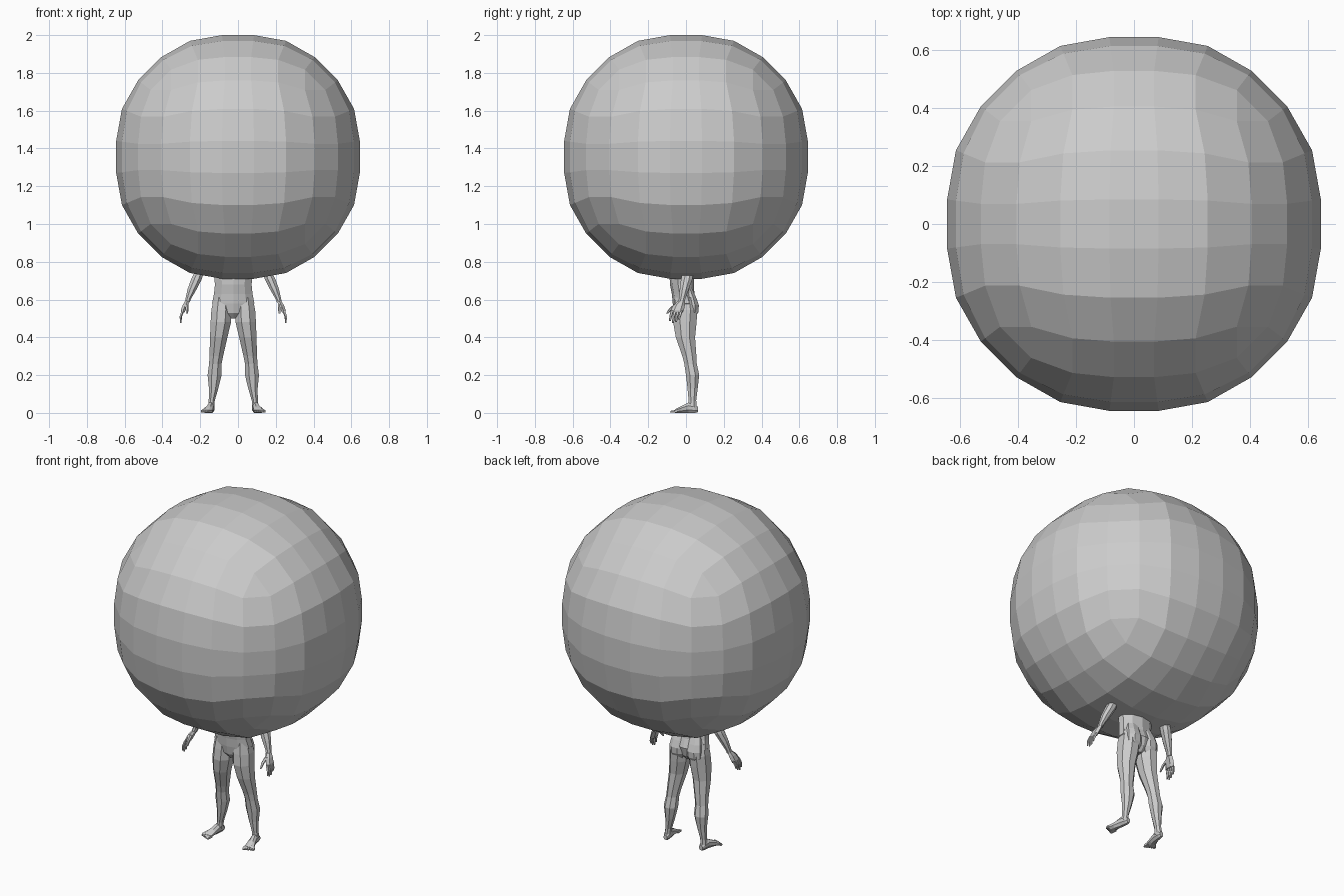
import bpy, bmesh
from math import cos, tan, sin, pi, radians
from mathutils import Vector

BODY_X = -0.025   # the figure stands slightly left of centre


def finish(name, bm, loc=(0, 0, 0), mirror=False):
    bmesh.ops.recalc_face_normals(bm, faces=bm.faces)
    me = bpy.data.meshes.new(name)
    bm.to_mesh(me)
    bm.free()
    ob = bpy.data.objects.new(name, me)
    ob.location = loc
    bpy.context.collection.objects.link(ob)
    if mirror:
        ob.modifiers.new("mirror", 'MIRROR').use_axis[0] = True
    return ob


def loft(name, sections, n=8, axis='z', mirror=True):
    """Skin rings given as (x, y, z, half width, half depth)."""
    bm = bmesh.new()
    rings = []
    for x, y, z, w, d in sections:
        ring = []
        for i in range(n):
            a = 2 * pi * (i + 0.5) / n
            k = 1 / cos(pi / n)
            p, q = w * k * cos(a), d * k * sin(a)
            co = (x + p, y + q, z) if axis == 'z' else (x + p, y, z + q)
            ring.append(bm.verts.new(co))
        rings.append(ring)
    for r, s in zip(rings, rings[1:]):
        for i in range(n):
            j = (i + 1) % n
            bm.faces.new((r[i], r[j], s[j], s[i]))
    bm.faces.new(rings[0])
    bm.faces.new(rings[-1])
    return finish(name, bm, (BODY_X, 0, 0), mirror)


# Giant faceted ball: 5 x 5 facets per cube side, fuller towards the cube corners
bm = bmesh.new()
steps = [-37.5, -22.5, -7.5, 7.5, 22.5, 37.5]
for ax in range(3):
    for sign in (-1, 1):
        for a in steps:
            for b in steps:
                v = Vector((0, 0, 0))
                v[ax] = sign
                v[(ax + 1) % 3] = tan(radians(a))
                v[(ax + 2) % 3] = tan(radians(b))
                inner = (abs(a) < 8) + (abs(b) < 8)
                bm.verts.new(v.normalized() * (0.682, 0.670, 0.656)[inner])
bmesh.ops.convex_hull(bm, input=bm.verts)
bmesh.ops.join_triangles(bm, faces=bm.faces, angle_face_threshold=0.12,
                         angle_shape_threshold=1.5)
finish("ball_head", bm, (0, 0, 1.355))

# Torso, continuing up inside the ball to the neck
loft("torso", [
    (0, -0.005, 0.500, 0.018, 0.030),
    (0, -0.005, 0.530, 0.060, 0.055),
    (0, -0.003, 0.580, 0.112, 0.064),
    (0, -0.015, 0.630, 0.102, 0.057),
    (0, -0.022, 0.680, 0.097, 0.060),
    (0, -0.022, 0.730, 0.102, 0.062),
    (0, -0.015, 0.820, 0.125, 0.070),
    (0, -0.005, 0.890, 0.130, 0.055),
    (0, 0.000, 0.920, 0.050, 0.035),
    (0, -0.005, 0.980, 0.038, 0.035)], n=10, mirror=False)

# Legs
loft("leg", [
    (0.118, 0.034, 0.025, 0.018, 0.024),
    (0.114, 0.034, 0.065, 0.016, 0.020),
    (0.104, 0.035, 0.130, 0.025, 0.027),
    (0.099, 0.035, 0.200, 0.037, 0.035),
    (0.095, 0.024, 0.260, 0.033, 0.033),
    (0.090, 0.018, 0.300, 0.036, 0.037),
    (0.077, -0.003, 0.400, 0.046, 0.051),
    (0.066, -0.006, 0.480, 0.054, 0.062),
    (0.062, -0.002, 0.545, 0.054, 0.062),
    (0.060, -0.005, 0.610, 0.042, 0.050)])

# Buttocks, softly swelling from the hips
loft("buttock", [
    (0.056, 0.028, 0.500, 0.030, 0.020),
    (0.055, 0.034, 0.535, 0.045, 0.032),
    (0.054, 0.034, 0.570, 0.046, 0.034),
    (0.052, 0.026, 0.610, 0.042, 0.028),
    (0.046, 0.012, 0.655, 0.034, 0.022)], n=8)

# Feet, turned slightly outward, with toes
loft("foot", [
    (0.116, 0.063, 0.018, 0.011, 0.014),
    (0.117, 0.048, 0.022, 0.017, 0.022),
    (0.121, 0.012, 0.027, 0.018, 0.027),
    (0.130, -0.025, 0.018, 0.023, 0.018),
    (0.138, -0.052, 0.011, 0.029, 0.011),
    (0.140, -0.060, 0.008, 0.027, 0.007)], axis='y')
for i in range(5):
    x, tip = 0.117 + 0.012 * i, -0.084 + 0.005 * i
    w = 0.008 if i == 0 else 0.005
    loft(f"toe_{i + 1}", [
        (x, -0.048, 0.008, w, 0.007),
        (x + 0.001, tip + 0.008, 0.007, w, 0.006),
        (x + 0.001, tip, 0.004, w * 0.6, 0.003)], n=4, axis='y')

# Arms, from the hidden shoulder to the wrist
loft("arm", [
    (0.120, 0.000, 0.915, 0.020, 0.025),
    (0.138, 0.002, 0.880, 0.034, 0.036),
    (0.158, 0.010, 0.810, 0.028, 0.033),
    (0.178, 0.012, 0.750, 0.025, 0.028),
    (0.196, 0.003, 0.705, 0.028, 0.030),
    (0.218, -0.009, 0.655, 0.024, 0.024),
    (0.238, -0.020, 0.605, 0.015, 0.017),
    (0.244, -0.025, 0.585, 0.013, 0.017)])

# Hands
loft("palm", [
    (0.243, -0.024, 0.592, 0.012, 0.016),
    (0.254, -0.036, 0.570, 0.014, 0.026),
    (0.265, -0.046, 0.543, 0.013, 0.030),
    (0.267, -0.049, 0.532, 0.009, 0.028)], n=6)
for i, tip_z in enumerate((0.486, 0.475, 0.480, 0.494)):
    y = -0.073 + 0.016 * i
    loft(f"finger_{i + 1}", [
        (0.267, y, 0.542, 0.007, 0.007),
        (0.278, y - 0.008, 0.512, 0.006, 0.006),
        (0.279, y - 0.012, tip_z, 0.003, 0.004)], n=5)
loft("thumb", [
    (0.249, -0.050, 0.575, 0.009, 0.012),
    (0.245, -0.080, 0.552, 0.007, 0.008),
    (0.245, -0.101, 0.525, 0.004, 0.005)], n=5)
